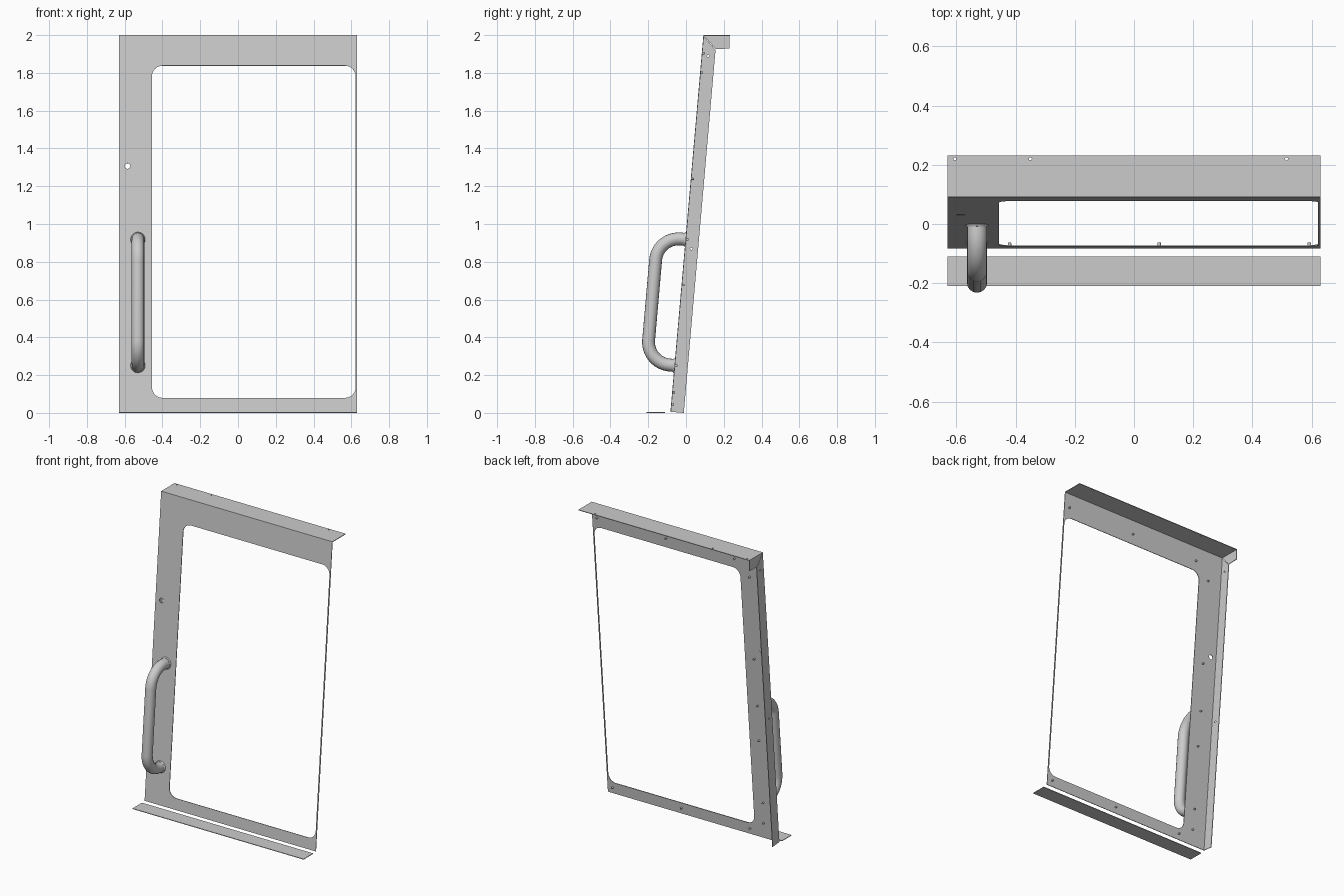
import bpy, bmesh, math
from mathutils import Vector, Matrix

if "Cube" in bpy.data.objects:
    bpy.data.objects.remove(bpy.data.objects["Cube"])

TILT = math.atan(0.175 / 2)
UP = Vector((0, math.sin(TILT), math.cos(TILT)))       # along the leaning panel
OUT = Vector((0, -math.cos(TILT), math.sin(TILT)))     # panel front normal
X, Y, Z = Vector((1, 0, 0)), Vector((0, 1, 0)), Vector((0, 0, 1))
BASE = Vector((0, -0.083, 0))
T = 0.004                                              # sheet thickness


def frame(origin, u, v):
    m = Matrix((u, v, u.cross(v))).transposed().to_4x4()
    m.translation = origin
    return m


def circle(x, y, r, n=16):
    return [(x + r * math.cos(2 * math.pi * i / n), y + r * math.sin(2 * math.pi * i / n)) for i in range(n)]


def rounded_rect(x0, x1, y0, y1, r, n=8):
    pts = []
    for k, (cx, cy) in enumerate(((x1 - r, y1 - r), (x0 + r, y1 - r), (x0 + r, y0 + r), (x1 - r, y0 + r))):
        for i in range(n + 1):
            a = math.pi / 2 * (k + i / n)
            pts.append((cx + r * math.cos(a), cy + r * math.sin(a)))
    return pts


def curve_to_mesh(name, cu, matrix):
    tmp = bpy.data.objects.new(name + "_curve", cu)
    bpy.context.collection.objects.link(tmp)
    deps = bpy.context.evaluated_depsgraph_get()
    me = bpy.data.meshes.new_from_object(tmp.evaluated_get(deps))
    bpy.data.objects.remove(tmp)
    me.transform(matrix)
    bm = bmesh.new()
    bm.from_mesh(me)
    bmesh.ops.remove_doubles(bm, verts=bm.verts, dist=1e-5)
    bmesh.ops.recalc_face_normals(bm, faces=bm.faces)
    bm.to_mesh(me)
    bm.free()
    return finish(name, me)


def finish(name, me):
    ob = bpy.data.objects.new(name, me)
    bpy.context.collection.objects.link(ob)
    bpy.ops.object.select_all(action='DESELECT')
    ob.select_set(True)
    bpy.context.view_layer.objects.active = ob
    bpy.ops.object.shade_smooth_by_angle(angle=math.radians(35))
    return ob


def add_loop(cu, pts):
    sp = cu.splines.new('POLY')
    sp.points.add(len(pts) - 1)
    for p, co in zip(sp.points, pts):
        p.co = (*co, 0, 1) if len(co) == 2 else (*co, 1)
    return sp


def sheet(name, loops, origin, u, v):
    """Flat plate: first loop is the outline, the rest are holes."""
    cu = bpy.data.curves.new(name, 'CURVE')
    cu.dimensions, cu.fill_mode, cu.extrude = '2D', 'BOTH', T / 2
    for pts in loops:
        add_loop(cu, pts).use_cyclic_u = True
    return curve_to_mesh(name, cu, frame(origin, u, v))


def pegs(name, places, r, depth, direction):
    bm = bmesh.new()
    rot = direction.to_track_quat('Z', 'Y').to_matrix().to_4x4()
    for p in places:
        bmesh.ops.create_cone(bm, cap_ends=True, segments=20, radius1=r, radius2=r * 0.9, depth=depth,
                              matrix=Matrix.Translation(p + direction * depth / 2) @ rot)
    me = bpy.data.meshes.new(name)
    bm.to_mesh(me)
    bm.free()
    return finish(name, me)


def on_panel(x, s, n=0.0):
    return BASE + X * x + UP * s + OUT * n


# door skin with window opening and lock hole
L = 2 / math.cos(TILT)
sheet("door_skin", [[(-0.63, 0.006), (0.63, 0.006), (0.63, L), (-0.63, L)],
                    rounded_rect(-0.455, 0.622, 0.08, 1.845, 0.055),
                    circle(-0.585, 1.312, 0.015)],
      BASE - OUT * T / 2, X, UP)

# folded side flange along the handle edge
sheet("side_flange", [[(0.006, 0), (L - 0.004, 0), (1.935, -0.071), (0.006, -0.071)],
                      circle(1.9, -0.035, 0.006), circle(0.875, -0.035, 0.006)],
      BASE + X * (-0.63 + T / 2), UP, OUT)

# top ledge and its end cap
sheet("top_ledge", [[(-0.63, 0.092), (0.63, 0.092), (0.63, 0.232), (-0.63, 0.232)]]
      + [circle(x, 0.22, 0.005) for x in (-0.605, -0.35, 0.515)],
      Z * (2 - T / 2), X, Y)
sheet("ledge_end_cap", [[(0.094, 1.997), (0.23, 1.997), (0.23, 1.929), (0.157, 1.926)]],
      X * (-0.63 + T / 2), Y, Z)

# loose threshold strip in front
sheet("threshold_strip", [[(-0.63, -0.21), (0.63, -0.21), (0.63, -0.11), (-0.63, -0.11)]],
      Z * T / 2, X, Y)

# pull handle: path in panel coordinates (x, along, out)
hx, s0, s1, reach, rad = -0.53, 0.252, 0.922, 0.148, 0.122
path = [(hx, s1, -0.003)]
for i in range(13):
    a = math.pi / 2 * i / 12
    path.append((hx, s1 - rad + rad * math.cos(a), reach - rad + rad * math.sin(a)))
for i in range(13):
    a = math.pi / 2 * i / 12
    path.append((hx, s0 + rad - rad * math.sin(a), reach - rad + rad * math.cos(a)))
path.append((hx, s0, -0.003))
cu = bpy.data.curves.new("pull_handle", 'CURVE')
cu.dimensions, cu.bevel_depth, cu.bevel_resolution, cu.use_fill_caps = '3D', 0.034, 6, True
add_loop(cu, path)
curve_to_mesh("pull_handle", cu, frame(BASE, X, UP))

# handle collars and rear studs
pegs("handle_collars", [on_panel(hx, s) for s in (s0, s1)], 0.039, 0.008, OUT)
studs = [(x, s) for x in (-0.42, 0.085, 0.592) for s in (0.045, 1.91)]
studs += [(-0.525, s) for s in (0.11, 0.68, 1.245, 1.81)]
studs += [(hx, s0), (hx, s1)]
pegs("rear_studs", [on_panel(x, s, -T) for x, s in studs], 0.006, 0.012, -OUT)
